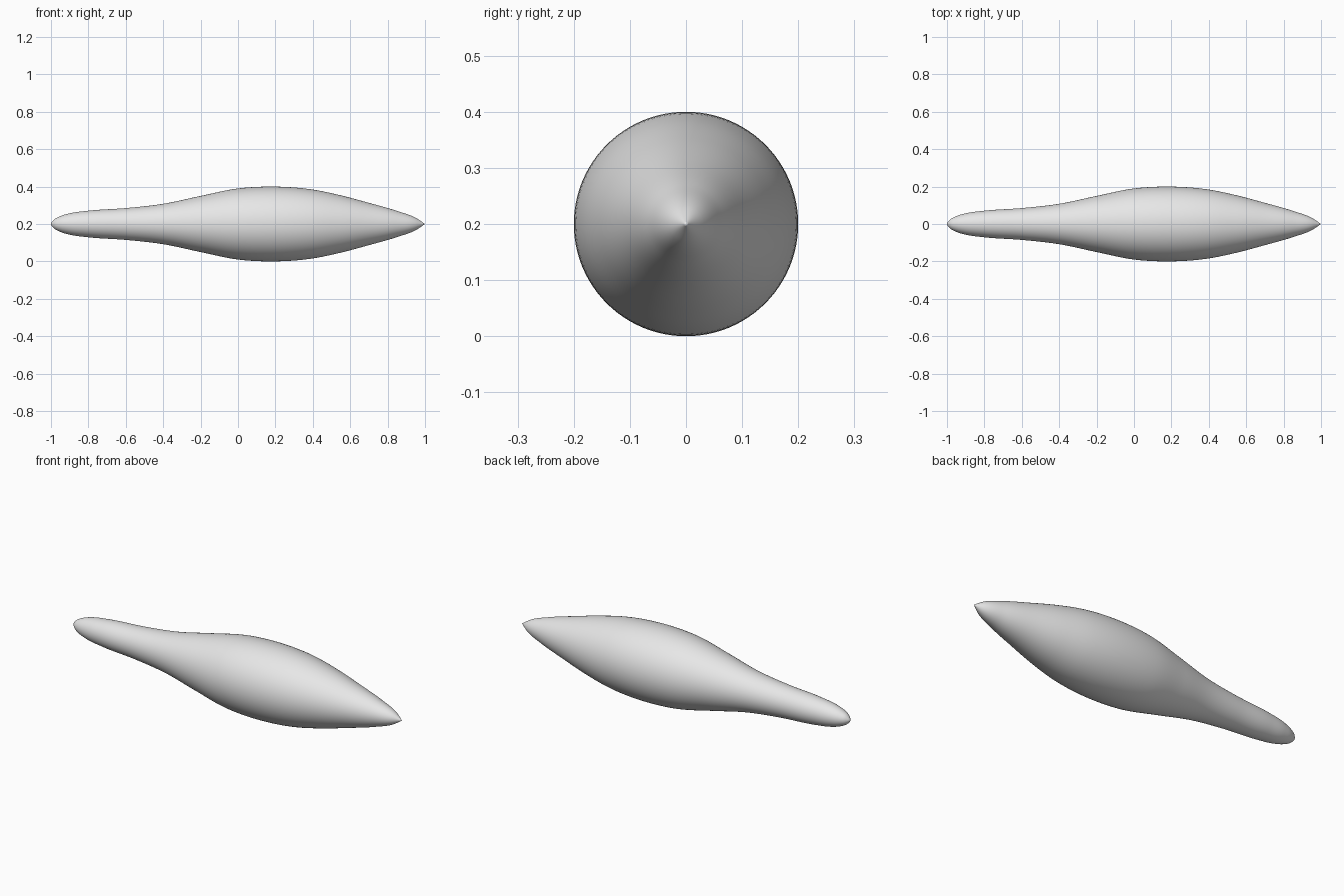
import bpy, bmesh, math
from mathutils import Vector

cube = bpy.data.objects.get("Cube")
if cube:
    bpy.data.objects.remove(cube, do_unlink=True)

SIDES, STEPS, AXIS_Z = 96, 8, 0.2

# Profile: position along the length, radius
PROFILE = [Vector(p) for p in (
    (-1, 0), (-0.985, 0.022), (-0.95, 0.042), (-0.9, 0.057), (-0.8, 0.071),
    (-0.6, 0.085), (-0.4, 0.108), (-0.2, 0.15), (0, 0.19), (0.18, 0.2),
    (0.4, 0.184), (0.55, 0.153), (0.7, 0.113), (0.85, 0.07), (0.95, 0.033),
    (1, 0))]


def smooth_path(points):
    """Non-uniform cubic path through the points."""
    def tangent(i):
        a, b = points[max(i - 1, 0)], points[min(i + 1, len(points) - 1)]
        if i in (0, len(points) - 1):
            return Vector((0.2, 1)).normalized() if i == 0 else (b - a).normalized()
        d0, d1 = points[i] - a, b - points[i]
        l0, l1 = d0.length, d1.length
        return (d0 / l0 * l1 + d1 / l1 * l0) / (l0 + l1)

    path = []
    for i in range(len(points) - 1):
        p, q = points[i], points[i + 1]
        m, n = tangent(i) * (q - p).length, tangent(i + 1) * (q - p).length
        for s in range(STEPS):
            t = s / STEPS
            path.append(p * (2*t**3 - 3*t*t + 1) + m * (t**3 - 2*t*t + t)
                        + q * (3*t*t - 2*t**3) + n * (t**3 - t*t))
    return path + [points[-1]]


# Spindle body, turned around the x axis
path = smooth_path(PROFILE)
bm = bmesh.new()
rings = []
for x, r in path[1:-1]:
    rings.append([bm.verts.new((x, r * math.cos(a), AXIS_Z + r * math.sin(a)))
                  for a in (math.tau * k / SIDES for k in range(SIDES))])
tail = bm.verts.new((path[0].x, 0, AXIS_Z))
tip = bm.verts.new((path[-1].x, 0, AXIS_Z))
for k in range(SIDES):
    j = (k + 1) % SIDES
    bm.faces.new((tail, rings[0][j], rings[0][k]))
    bm.faces.new((tip, rings[-1][k], rings[-1][j]))
    for a, b in zip(rings, rings[1:]):
        bm.faces.new((a[k], a[j], b[j], b[k]))
bmesh.ops.recalc_face_normals(bm, faces=bm.faces)
for f in bm.faces:
    f.smooth = True
mesh = bpy.data.meshes.new("spindle_body")
bm.to_mesh(mesh)
bm.free()
body = bpy.data.objects.new("spindle_body", mesh)
bpy.context.collection.objects.link(body)

# Plain grey
grey = bpy.data.materials.new("light_grey")
grey.use_nodes = True
colour = (0.8, 0.8, 0.8, 1)
grey.diffuse_color = colour
grey.node_tree.nodes["Principled BSDF"].inputs["Base Color"].default_value = colour
mesh.materials.append(grey)
